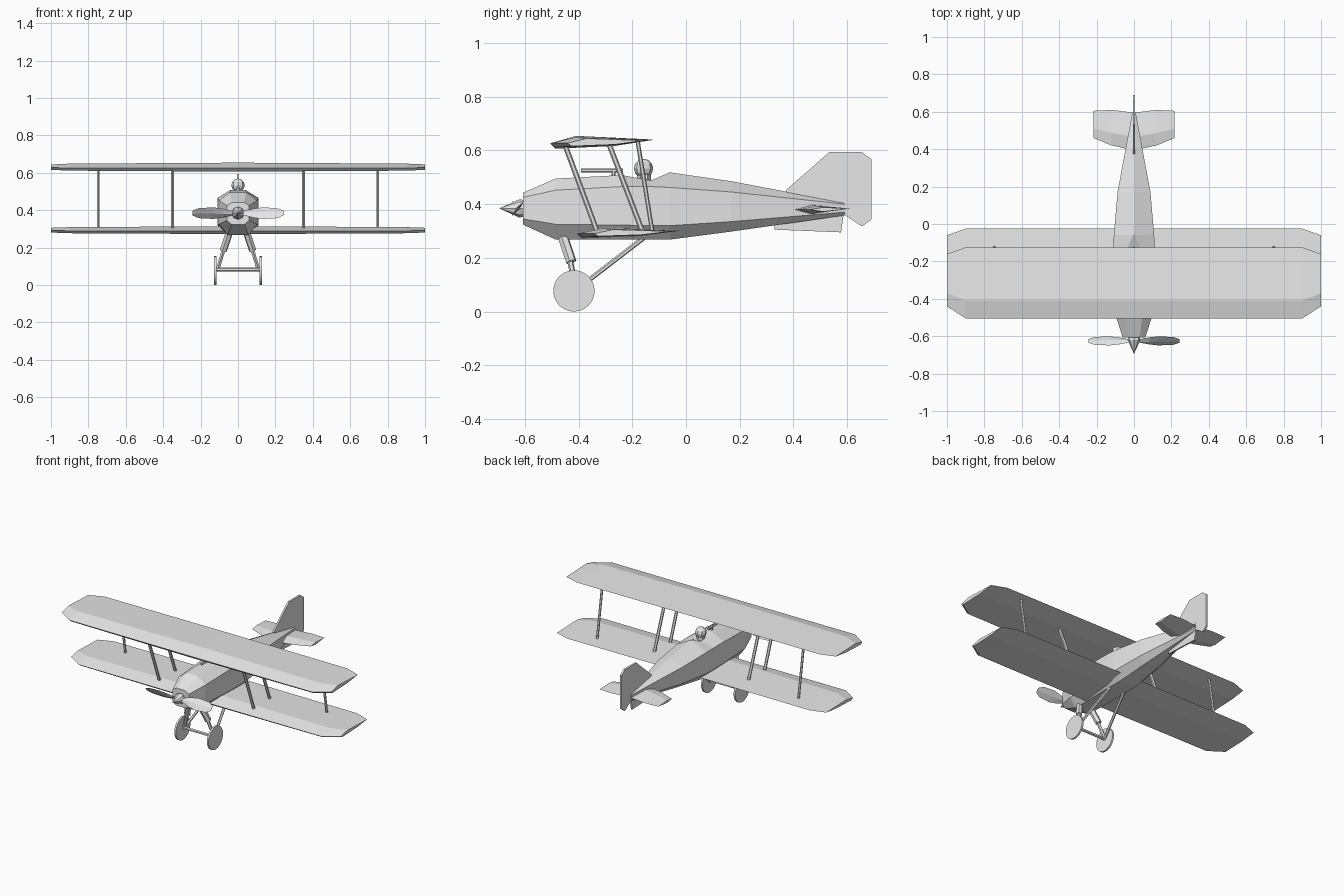
import bpy, bmesh, math
from mathutils import Vector, Matrix

cube = bpy.data.objects.get("Cube")
if cube:
    bpy.data.objects.remove(cube, do_unlink=True)

grey = bpy.data.materials.new("plain grey")
grey.use_nodes = True
colour = (0.8, 0.8, 0.8, 1)
grey.diffuse_color = colour
grey.node_tree.nodes["Principled BSDF"].inputs["Base Color"].default_value = colour


def finish(name, bm):
    bmesh.ops.recalc_face_normals(bm, faces=bm.faces)
    mesh = bpy.data.meshes.new(name)
    bm.to_mesh(mesh)
    bm.free()
    mesh.materials.append(grey)
    ob = bpy.data.objects.new(name, mesh)
    bpy.context.collection.objects.link(ob)
    return ob


def loft(name, rings):
    """Skin a list of equal-length rings and cap both ends."""
    bm = bmesh.new()
    loops = [[bm.verts.new(p) for p in ring] for ring in rings]
    n = len(loops[0])
    for a, b in zip(loops, loops[1:]):
        for i in range(n):
            j = (i + 1) % n
            bm.faces.new((a[i], a[j], b[j], b[i]))
    bm.faces.new(loops[0])
    bm.faces.new(loops[-1])
    return finish(name, bm)


def rod(name, a, b, r1, r2=None, sides=6):
    a, b = Vector(a), Vector(b)
    d = b - a
    bm = bmesh.new()
    turn = d.to_track_quat('Z', 'Y').to_matrix().to_4x4()
    bmesh.ops.create_cone(bm, cap_ends=True, segments=sides, radius1=r1,
                          radius2=r1 if r2 is None else r2, depth=d.length,
                          matrix=Matrix.Translation((a + b) / 2) @ turn)
    return finish(name, bm)


def plate(name, outline, half):
    return loft(name, [[(x, y, z) for y, z in outline] for x in (-half, half)])


# Fuselage: y, top z, top half width, shoulder z, half width, lower z, bottom z, bottom half width
sections = [
    (-0.607, 0.442, 0.03, 0.425, 0.06, 0.345, 0.324, 0.035),
    (-0.485, 0.495, 0.045, 0.452, 0.1, 0.325, 0.268, 0.055),
    (-0.24, 0.508, 0.04, 0.465, 0.11, 0.322, 0.268, 0.06),
    (-0.13, 0.488, 0.035, 0.465, 0.11, 0.32, 0.268, 0.06),
    (-0.06, 0.518, 0.004, 0.462, 0.108, 0.32, 0.268, 0.06),
    (0.17, 0.485, 0.004, 0.445, 0.088, 0.335, 0.298, 0.045),
    (0.59, 0.405, 0.003, 0.4, 0.01, 0.37, 0.358, 0.005),
]
loft("fuselage", [[(tw, y, tz), (w, y, sz), (w, y, lz), (bw, y, bz),
                   (-bw, y, bz), (-w, y, lz), (-w, y, sz), (-tw, y, tz)]
                  for y, tz, tw, sz, w, lz, bz, bw in sections])


# Wings: chord profile lofted across the span with clipped corners
def wing(name, dy, z0, thick):
    rings = []
    for x, front, back, t in ((-1, -0.44, -0.16, 0.6), (-0.9, -0.505, -0.125, 0.78),
                              (0, -0.505, -0.125, 1),
                              (0.9, -0.505, -0.125, 0.78), (1, -0.44, -0.16, 0.6)):
        c = back - front
        profile = ((0, -0.1), (0.25, 0.5), (1, 0.22), (0.63, -0.28), (0.05, -0.5))
        rings.append([(x, front + c * u + dy, z0 + v * t * thick) for u, v in profile])
    loft(name, rings)


wing("upper_wing", 0, 0.63, 0.048)
wing("lower_wing", 0.1, 0.293, 0.042)

# Tailplane: lens section, swept leading edge
tail = []
for x, front, back, t in ((-0.217, 0.46, 0.605, 0.008), (-0.12, 0.42, 0.61, 0.013),
                          (0, 0.395, 0.595, 0.018),
                          (0.12, 0.42, 0.61, 0.013), (0.217, 0.46, 0.605, 0.008)):
    c = back - front
    tail.append([(x, front, 0.38), (x, front + c * 0.35, 0.38 + t),
                 (x, back, 0.383), (x, front + c * 0.35, 0.38 - t)])
loft("tailplane", tail)

# Upright fin with rudder, and the small fin below
plate("fin_and_rudder", [(0.373, 0.43), (0.373, 0.453), (0.533, 0.593), (0.655, 0.593),
                         (0.69, 0.567), (0.69, 0.343), (0.655, 0.317), (0.59, 0.36)], 0.006)
plate("lower_fin", [(0.33, 0.305), (0.33, 0.34), (0.59, 0.385), (0.577, 0.295)], 0.005)

# Nose cone, hub and twisted propeller blades
rod("spinner", (0, -0.62, 0.384), (0, -0.695, 0.384), 0.034, 0, 8)
rod("propeller_hub", (0, -0.6, 0.384), (0, -0.62, 0.384), 0.03, 0.034, 8)
for side, s in (("left", 1), ("right", -1)):
    rings = []
    for r, chord, t in ((0.015, 0.01, 0.006), (0.08, 0.03, 0.006), (0.13, 0.039, 0.005),
                        (0.21, 0.034, 0.003), (0.243, 0.016, 0.002)):
        a = math.radians(52)
        along = Vector((0, s * math.cos(a), math.sin(a)))
        across = Vector((0, -s * math.sin(a), math.cos(a)))
        mid = Vector((s * r, -0.625, 0.384))
        rings.append([mid + along * chord, mid + across * t,
                      mid - along * chord, mid - across * t])
    loft(side + "_propeller_blade", rings)

# Pilot and gun
bm = bmesh.new()
bmesh.ops.create_uvsphere(bm, u_segments=8, v_segments=6, radius=0.036,
                          matrix=Matrix.Translation((0, -0.158, 0.533)))
finish("pilot_head", bm)
rod("pilot_neck", (0, -0.155, 0.48), (0, -0.158, 0.53), 0.026)
rod("gun", (0, -0.39, 0.525), (0, -0.235, 0.525), 0.007)
rod("gun_mount", (0, -0.27, 0.495), (0, -0.27, 0.525), 0.008)

# Parts repeated on each side
for side, s in (("left", 1), ("right", -1)):
    # Wing struts
    rod(side + "_front_strut", (s * 0.35, -0.45, 0.62), (s * 0.35, -0.328, 0.29), 0.01)
    rod(side + "_middle_strut", (s * 0.35, -0.287, 0.625), (s * 0.35, -0.157, 0.285), 0.01)
    rod(side + "_outer_strut", (s * 0.747, -0.18, 0.635), (s * 0.747, -0.125, 0.295), 0.008)
    # Landing gear
    rod(side + "_gear_sleeve", (s * 0.045, -0.46, 0.285), (s * 0.078, -0.427, 0.185), 0.02)
    rod(side + "_front_leg", (s * 0.07, -0.435, 0.21), (s * 0.11, -0.41, 0.08), 0.011)
    rod(side + "_rear_leg", (s * 0.05, -0.15, 0.28), (s * 0.11, -0.41, 0.08), 0.009)
    rod(side + "_wheel", (s * 0.115, -0.417, 0.077), (s * 0.127, -0.417, 0.077),
        0.077, sides=24)
rod("axle", (-0.12, -0.417, 0.083), (0.12, -0.417, 0.083), 0.01)
